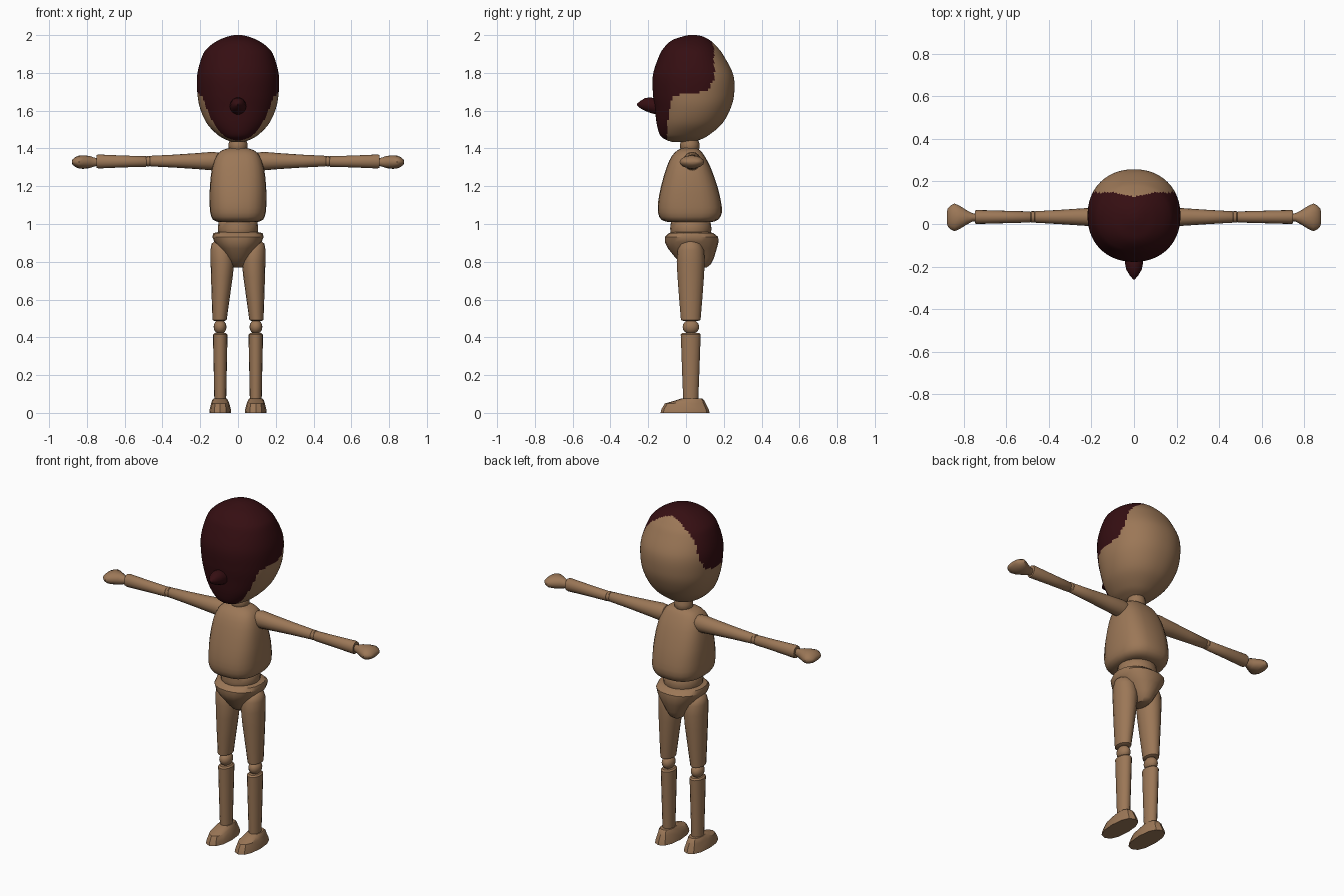
import bpy, bmesh, math


def material(name, rgb):
    m = bpy.data.materials.new(name)
    m.diffuse_color = (*rgb, 1)
    return m


WOOD = material("tan wood", (0.33, 0.185, 0.095))
RED = material("dark red", (0.036, 0.0045, 0.006))


def lerp_table(table, t):
    """Piecewise linear lookup in a list of (key, value)."""
    for (a, va), (b, vb) in zip(table, table[1:]):
        if t <= b:
            return va + (vb - va) * max(0, (t - a) / (b - a))
    return table[-1][1]


def refine(sections, steps):
    """Catmull-Rom interpolation of the section list."""
    out = []
    for i in range(len(sections) - 1):
        q = [sections[min(max(i + k, 0), len(sections) - 1)] for k in (-1, 0, 1, 2)]
        for s in range(steps):
            t = s / steps
            out.append([0.5 * (2 * b + (c - a) * t + (2 * a - 5 * b + 4 * c - d) * t * t
                               + (3 * b - a - 3 * c + d) * t ** 3)
                        for a, b, c, d in zip(*q)])
    return out + [sections[-1]]


def loft(name, axis, sections, n=16, p=2.0, mat=WOOD, mirror=False, angle=40):
    """Skin of superellipse rings; a section is (t, u0, u1, v0, v1)."""
    bm = bmesh.new()
    rings = []
    for t, u0, u1, v0, v1 in sections:
        ring = []
        for i in range(n):
            a = 2 * math.pi * i / n
            c, s = math.cos(a), math.sin(a)
            u = (u0 + u1) / 2 + (u1 - u0) / 2 * math.copysign(abs(c) ** (2 / p), c)
            v = (v0 + v1) / 2 + (v1 - v0) / 2 * math.copysign(abs(s) ** (2 / p), s)
            ring.append(bm.verts.new({"x": (t, u, v), "y": (u, t, v), "z": (u, v, t)}[axis]))
        rings.append(ring)
    for r, q in zip(rings, rings[1:]):
        for i in range(n):
            j = (i + 1) % n
            bm.faces.new((r[i], r[j], q[j], q[i]))
    bm.faces.new(rings[0])
    bm.faces.new(rings[-1])
    bmesh.ops.recalc_face_normals(bm, faces=bm.faces)
    me = bpy.data.meshes.new(name)
    bm.to_mesh(me)
    bm.free()
    me.materials.append(mat)
    me.shade_smooth()
    me.set_sharp_from_angle(angle=math.radians(angle))
    ob = bpy.data.objects.new(name, me)
    bpy.context.collection.objects.link(ob)
    if mirror:
        ob.modifiers.new("mirror", "MIRROR")
    return ob


def sym(rows):
    """(t, half width, v0, v1) -> centred section."""
    return [(t, -r, r, v0, v1) for t, r, v0, v1 in rows]


def tube(rows, cu, cv):
    """(t, ru, rv) -> section around a fixed centre."""
    return [(t, cu - a, cu + a, cv - b, cv + b) for t, a, b in rows]


# head: smooth egg, red in front and on top
head = loft("head", "z", refine(sym([
    (1.434, 0.03, -0.07, 0.02), (1.445, 0.06, -0.105, 0.07), (1.47, 0.105, -0.137, 0.12),
    (1.53, 0.163, -0.155, 0.19), (1.61, 0.2, -0.165, 0.235), (1.69, 0.215, -0.175, 0.255),
    (1.79, 0.216, -0.175, 0.25), (1.89, 0.189, -0.142, 0.2), (1.935, 0.158, -0.115, 0.167),
    (1.972, 0.105, -0.075, 0.128), (1.992, 0.055, -0.02, 0.09), (2.0, 0.02, 0.015, 0.055)]), 7),
    n=96, p=2.15)
head.data.materials.append(RED)
edge = [(1.43, -0.1), (1.53, -0.1), (1.6, -0.088), (1.67, -0.072), (1.69, -0.02),
        (1.695, 0.06), (1.71, 0.115), (1.77, 0.155), (1.85, 0.148), (2.0, 0.15)]
for f in head.data.polygons:
    c = f.center
    limit = lerp_table(edge, c.z)
    if c.z > 1.85:
        limit -= 0.022 * max(0, 1 - abs(c.x) / 0.1)
    f.material_index = int(c.y < limit)

# nose
loft("nose", "y", [(y, -r, r, z - r, z + r) for y, r, z in [
    (-0.26, 0.004, 1.632), (-0.243, 0.019, 1.632), (-0.215, 0.036, 1.633),
    (-0.185, 0.042, 1.628), (-0.14, 0.046, 1.62)]], n=14, mat=RED)

# neck
loft("neck", "z", tube([(1.385, 0.04, 0.04), (1.4, 0.05, 0.051), (1.425, 0.05, 0.051),
                        (1.46, 0.04, 0.04)], 0, 0.02))

# torso and waist
loft("torso", "z", refine(sym([
    (1.01, 0.1, -0.09, 0.135), (1.022, 0.132, -0.13, 0.17), (1.06, 0.147, -0.148, 0.19),
    (1.12, 0.15, -0.147, 0.185), (1.2, 0.149, -0.132, 0.166), (1.3, 0.137, -0.103, 0.13),
    (1.36, 0.115, -0.075, 0.098), (1.39, 0.085, -0.045, 0.075), (1.403, 0.04, -0.015, 0.05)]), 2),
    n=24, p=2.7)
loft("waist", "z", sym([(0.92, 0.09, -0.065, 0.115), (0.94, 0.103, -0.08, 0.13),
                        (0.975, 0.107, -0.084, 0.135), (1.01, 0.103, -0.08, 0.13),
                        (1.025, 0.09, -0.06, 0.115)]), n=20)

# pelvis
loft("pelvis", "z", sym([
    (0.77, 0.03, 0.015, 0.11), (0.785, 0.045, -0.02, 0.13), (0.82, 0.066, -0.055, 0.148),
    (0.87, 0.1, -0.095, 0.163), (0.905, 0.125, -0.112, 0.172), (0.932, 0.136, -0.112, 0.17),
    (0.952, 0.13, -0.09, 0.145), (0.958, 0.1, -0.07, 0.12)]), n=20, p=2.3)

# legs, mirrored to both sides
loft("thigh", "z", [
    (0.487, -0.125, -0.07, -0.015, 0.065), (0.492, -0.135, -0.06, -0.027, 0.077),
    (0.6, -0.139, -0.045, -0.036, 0.086), (0.72, -0.143, -0.028, -0.045, 0.095),
    (0.8, -0.145, -0.02, -0.049, 0.099), (0.86, -0.146, -0.025, -0.045, 0.095),
    (0.895, -0.14, -0.035, -0.03, 0.08), (0.912, -0.12, -0.055, 0, 0.05)], mirror=True)
loft("knee", "z", tube([(0.455 - 0.038 * math.cos(math.pi * i / 8),
                         0.002 + 0.032 * math.sin(math.pi * i / 8),
                         0.002 + 0.042 * math.sin(math.pi * i / 8)) for i in range(9)],
                       -0.095, 0.026), mirror=True)
loft("shin", "z", tube([(0.05, 0.031, 0.039), (0.2, 0.034, 0.045), (0.34, 0.037, 0.05),
                        (0.415, 0.038, 0.053), (0.423, 0.03, 0.044)], -0.094, 0.025), mirror=True)
loft("foot", "z", [(0, -0.152, -0.036, -0.135, 0.125), (0.02, -0.15, -0.038, -0.13, 0.12),
                   (0.05, -0.142, -0.046, -0.112, 0.105), (0.066, -0.137, -0.053, -0.055, 0.097),
                   (0.076, -0.13, -0.058, -0.025, 0.085)],
     n=12, p=2.3, mirror=True, angle=30)

# arms, mirrored to both sides
AY, AZ = 0.033, 1.333
loft("upper_arm", "x", tube([(0.09, 0.025, 0.025), (0.105, 0.043, 0.045), (0.135, 0.046, 0.049),
                             (0.22, 0.042, 0.042), (0.34, 0.034, 0.034), (0.462, 0.027, 0.028),
                             (0.468, 0.022, 0.023)], AY, AZ), mirror=True)
loft("elbow", "x", tube([(0.462, 0.022, 0.022), (0.468, 0.027, 0.028), (0.482, 0.027, 0.028),
                         (0.488, 0.022, 0.022)], AY, AZ), mirror=True)
loft("forearm", "x", tube([(0.482, 0.022, 0.023), (0.488, 0.026, 0.028), (0.6, 0.029, 0.031),
                           (0.738, 0.033, 0.037), (0.748, 0.03, 0.034)], AY, AZ - 0.002), mirror=True)
loft("hand", "x", tube([(0.735, 0.016, 0.02), (0.76, 0.02, 0.023), (0.785, 0.033, 0.032),
                        (0.82, 0.055, 0.036), (0.843, 0.065, 0.034), (0.862, 0.056, 0.026),
                        (0.875, 0.042, 0.015), (0.88, 0.025, 0.006)], AY - 0.002, 1.328), mirror=True)
